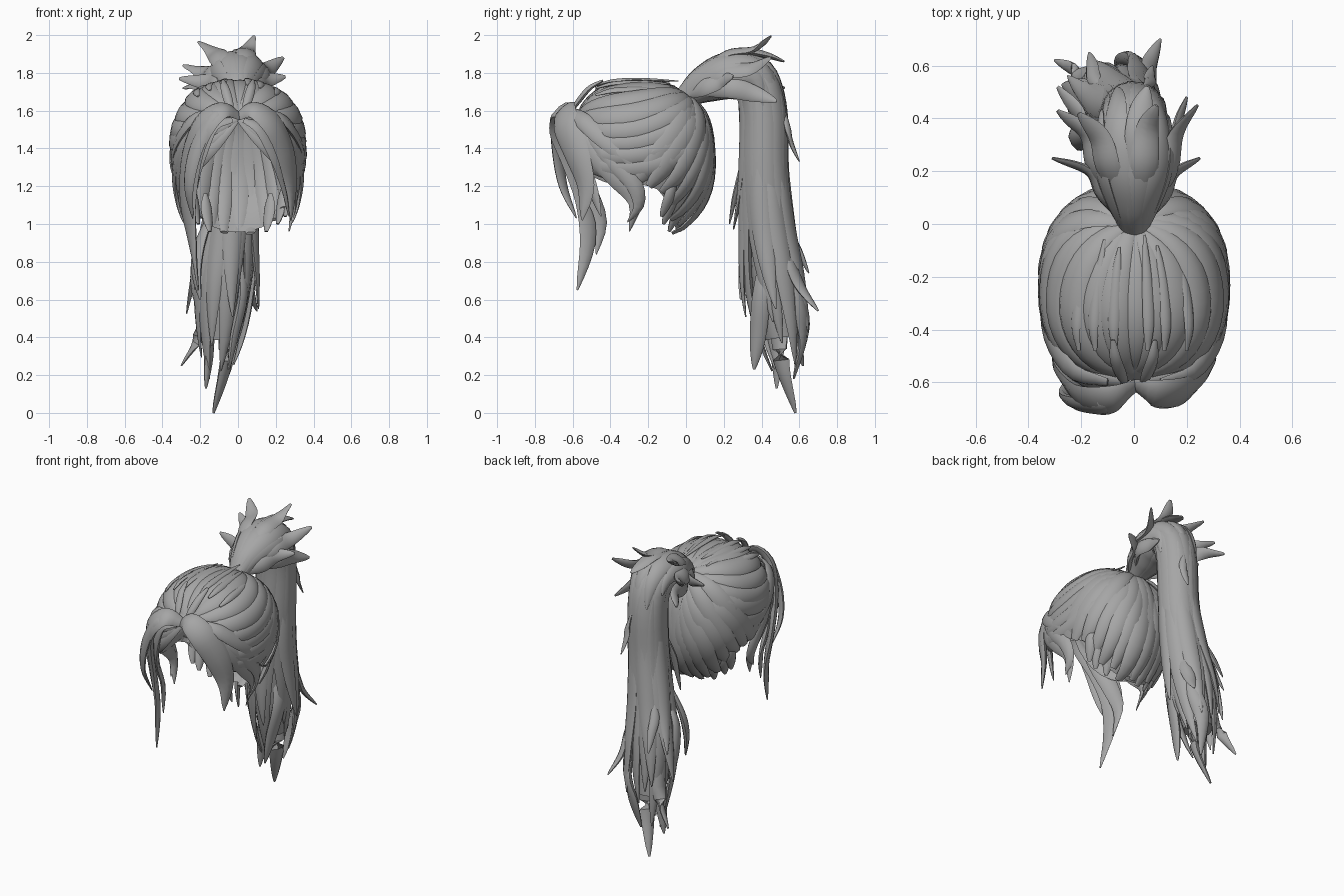
import bpy, bmesh, math, random
from mathutils import Vector as V, Matrix

if "Cube" in bpy.data.objects:
    bpy.data.objects.remove(bpy.data.objects["Cube"])

random.seed(4)
mat = bpy.data.materials.new("hair_grey")
mat.diffuse_color = (0.38, 0.38, 0.38, 1)
mat.use_nodes = True
mat.node_tree.nodes["Principled BSDF"].inputs["Base Color"].default_value = mat.diffuse_color


def finish(bm, name):
    me = bpy.data.meshes.new(name)
    bmesh.ops.recalc_face_normals(bm, faces=bm.faces)
    bm.to_mesh(me)
    bm.free()
    me.materials.append(mat)
    ob = bpy.data.objects.new(name, me)
    bpy.context.collection.objects.link(ob)
    bpy.ops.object.select_all(action='DESELECT')
    ob.select_set(True)
    bpy.context.view_layer.objects.active = ob
    bpy.ops.object.shade_smooth_by_angle(angle=math.radians(50))


def spline(nodes, t):
    """Catmull-Rom point; t counts nodes."""
    n = len(nodes) - 1
    i = max(0, min(int(t), n - 1))
    u = t - i
    p1, p2 = V(nodes[i]), V(nodes[i + 1])
    p0 = V(nodes[i - 1]) if i else p1 * 2 - p2
    p3 = V(nodes[i + 2]) if i + 2 <= n else p2 * 2 - p1
    return 0.5 * (2 * p1 + (p2 - p0) * u + (2 * p0 - 5 * p1 + 4 * p2 - p3) * u * u
                  + (3 * p1 - p0 - 3 * p2 + p3) * u ** 3)


def loft(bm, rings, caps=True, closed=True):
    vs = [[bm.verts.new(p) for p in r] for r in rings]
    k = len(vs[0])
    for a, b in zip(vs, vs[1:]):
        for j in range(k if closed else k - 1):
            bm.faces.new((a[j], a[(j + 1) % k], b[(j + 1) % k], b[j]))
    if caps:
        bm.faces.new(vs[0])
        bm.faces.new(vs[-1])


def lock(bm, pts, outs, w, th, root=0.35, tip=0.05, peak=0.45):
    """Flat tapered lock of hair: half width w, half thickness th."""
    rings, n = [], len(pts) - 1
    for i, p in enumerate(pts):
        t = i / n
        d = (pts[min(i + 1, n)] - pts[max(i - 1, 0)]).normalized()
        side = d.cross(outs[i]).normalized()
        up = side.cross(d)
        if t < peak:
            s = root + (1 - root) * math.sin(math.pi / 2 * t / peak)
        else:
            s = tip + (1 - tip) * max(0, math.cos(math.pi / 2 * (t - peak) / (1 - peak))) ** 0.8
        rings.append([p + side * (w * s * math.cos(a)) + up * (th * (0.3 + 0.7 * s) * s ** 0.3 * math.sin(a))
                      for a in (math.tau * k / 8 for k in range(8))])
    loft(bm, rings)


def free_lock(bm, nodes, w, th, centre, n=16, **kw):
    pts = [spline(nodes, (len(nodes) - 1) * i / n) for i in range(n + 1)]
    lock(bm, pts, [p - V(centre) for p in pts], w, th, **kw)


def mirror(nodes):
    return [(-x, y, z) for x, y, z in nodes]


# --- head cap: arcs from the tie to the hairline over a boxy ellipsoid
C, R = V((0, -0.24, 1.40)), V((0.332, 0.362, 0.338))
TIE = V((0, 0.0, 1.68))
FRONT = V((0, -0.6, 1.58))
HAIRLINE = [(0, -.60, 1.57), (.12, -.59, 1.57), (.22, -.54, 1.53), (.29, -.46, 1.40),
            (.32, -.36, 1.27), (.32, -.25, 1.21), (.30, -.15, 1.18), (.24, -.09, 1.09),
            (.17, -.06, 1.0), (.08, -.05, .96), (0, -.05, .95)]


def norm(v):
    return (abs(v.x) ** 2.4 + abs(v.y) ** 2.4 + abs(v.z) ** 2.4) ** (1 / 2.4)


def unit(p):
    q = p - C
    return V((q.x / R.x, q.y / R.y, q.z / R.z))


def on_cap(d, mag):
    d = d * (mag / norm(d))
    return C + V((d.x * R.x, d.y * R.y, d.z * R.z))


def arc(end, t, lift=1.0):
    a, b = unit(TIE), unit(end)
    w = min(1, t) ** 4
    return on_cap(a.normalized().slerp(b.normalized(), t), lift * (1 - w + norm(b) * w))


def meridian(phi, n, lift):
    """Small circle from the front parting over angle phi to the tie."""
    a, b = unit(FRONT).normalized(), unit(TIE).normalized()
    m = V((math.sin(phi), -0.12, math.cos(phi))).normalized()
    ax = (m - a).cross(b - a).normalized()
    c = ax * a.dot(ax)
    u, v = a - c, b - c
    ang = math.atan2(u.cross(v).dot(ax), u.dot(v)) % math.tau
    return [on_cap(c + Matrix.Rotation(ang * i / n, 3, ax) @ u, lift(i / n)) for i in range(n + 1)]


bm = bmesh.new()
shell = []
for i in range(41):
    u = 10 - abs(i - 20) / 2
    e = spline(HAIRLINE, u)
    if i > 20:
        e.x = -e.x
    shell.append([arc(e, j / 16, 0.985) for j in range(17)])
loft(bm, shell, caps=False, closed=False)
finish(bm, "scalp_shell")

# locks combed from the front parting back to the tie
bm = bmesh.new()
for k in range(-8, 9):
    phi = math.radians(k * 14 + random.uniform(-2.5, 2.5))
    h = random.uniform(0.005, 0.03)
    pts = meridian(phi, 20, lambda t: 0.985 + h + 0.025 * math.sin(math.pi * t))
    lock(bm, pts, [p - C for p in pts], random.uniform(.056, .066), .022, root=.3, tip=.2, peak=.5)
finish(bm, "combed_locks")

# locks from the tie down to the ears and nape
bm = bmesh.new()
for s in (1, -1):
    for k in range(8):
        e = spline(HAIRLINE, min(10, 4.8 + k * 0.72 + random.uniform(-.08, .08)))
        e.x *= s
        end = random.uniform(0.97, 1.03)
        swirl = random.uniform(-0.02, 0.02)
        pts = [arc(e, end * j / 16, 1 + 0.02 * math.sin(math.pi * j / 16)) + V((0, 0, swirl * math.sin(math.tau * j / 16)))
               for j in range(17)]
        lock(bm, pts, [p - C for p in pts], random.uniform(.06, .072), .022, root=.3, tip=.35, peak=.6)
finish(bm, "nape_locks")

# --- loose thin locks lying on the crown
bm = bmesh.new()
for x in (-.2, -.14, -.07, .05, .11, .19):
    y = random.uniform(-.12, -.04)
    z = 1.772 - x * x * 1.5
    free_lock(bm, [(x * 1.05, -.48, z - .035), (x * 1.1, -.38, z - .01), (x, -.22, z - .004),
                   (x * .8, y, z - .012)], .022, .01, C, tip=.2)
for s in (1, -1):
    free_lock(bm, [(s * .03, -.61, 1.59), (s * .05, -.57, 1.65), (s * .07, -.51, 1.72), (s * .08, -.44, 1.76)],
              .025, .015, C, tip=.3)
finish(bm, "crown_flyaways")

# --- parted fringe: long left lock, shorter right lock, layers beneath
bm = bmesh.new()
c = (0, -.36, 1.3)
free_lock(bm, [(.01, -.61, 1.57), (-.08, -.66, 1.605), (-.18, -.665, 1.52), (-.245, -.6, 1.35),
               (-.265, -.53, 1.12), (-.24, -.52, .9), (-.21, -.575, .65)], .085, .028, c, n=24, peak=.4)
free_lock(bm, [(0, -.61, 1.57), (.08, -.64, 1.605), (.18, -.635, 1.53), (.25, -.58, 1.38),
               (.28, -.53, 1.2), (.28, -.55, 1.02)], .085, .028, c, n=20, peak=.45)
free_lock(bm, [(-.02, -.62, 1.58), (-.12, -.685, 1.58), (-.22, -.68, 1.4), (-.26, -.65, 1.2), (-.24, -.58, 1.03)],
          .045, .02, c, n=20, peak=.45)
free_lock(bm, [(.03, -.61, 1.55), (.12, -.61, 1.5), (.2, -.57, 1.36), (.25, -.5, 1.2), (.27, -.45, 1.04)],
          .05, .02, c)
free_lock(bm, [(-.03, -.61, 1.55), (-.13, -.62, 1.52), (-.2, -.59, 1.38), (-.25, -.52, 1.2), (-.25, -.45, 1.02),
               (-.23, -.475, .84)], .055, .02, c)
side_locks = [
    ([(.05, -.6, 1.58), (.2, -.58, 1.54), (.28, -.5, 1.4), (.31, -.37, 1.25), (.3, -.27, 1.12), (.27, -.3, .96)], .06),
    ([(.15, -.57, 1.56), (.27, -.5, 1.47), (.32, -.39, 1.34), (.33, -.28, 1.22), (.31, -.25, 1.1), (.29, -.31, 1.01)], .05),
    ([(.1, -.6, 1.6), (.23, -.56, 1.56), (.31, -.44, 1.46), (.335, -.3, 1.36), (.32, -.18, 1.28), (.28, -.12, 1.2)], .055),
]
for nodes, w in side_locks:
    free_lock(bm, nodes, w, .02, c)
    free_lock(bm, mirror(nodes), w, .02, c)
finish(bm, "fringe_locks")

# --- ragged wisps behind the ears
bm = bmesh.new()
for x, y, z in ((.25, -.13, 1.04), (.21, -.12, 1.0), (.15, -.09, .96)):
    for s in (1, -1):
        free_lock(bm, [(s * x * 1.15, y + .07, z + .2), (s * x * 1.1, y + .04, z + .1), (s * x, y, z)],
                  .035, .018, C, n=10, tip=.3)
finish(bm, "nape_wisps")

# --- ponytail: axis with a radius at each node
AXIS = [(0, -.01, 1.67), (0, .1, 1.74), (0, .23, 1.785), (0, .36, 1.765), (0, .41, 1.6), (-.01, .415, 1.3),
        (-.04, .43, 1.0), (-.07, .465, .7), (-.09, .51, .4), (-.12, .56, .1)]
RAD = [.05, .085, .11, .115, .112, .112, .13, .15, .12, .04]


def tail(t, a, k=1.0):
    p = spline(AXIS, t)
    d = spline(AXIS, min(9, t + .05)) - spline(AXIS, max(0, t - .05))
    nrm = V((1, 0, 0)).cross(d).normalized()
    r = spline([(q, 0, 0) for q in RAD], t).x * k
    wide = 1 + 0.3 * math.exp(-((t - 2) / 1.2) ** 2)
    out = V((1, 0, 0)) * math.cos(a) + nrm * math.sin(a)
    return p + V((out.x * wide, out.y, out.z)) * r, out


def tail_lock(bm, a, t0, t1, k, w, th, flare=0.0, twist=0.0, **kw):
    n = 22
    prs = [tail(t0 + (t1 - t0) * i / n, a + twist * i / n, k + flare * (i / n) ** 4) for i in range(n + 1)]
    lock(bm, [p for p, o in prs], [o for p, o in prs], w, th, **kw)


bm = bmesh.new()
loft(bm, [[tail(t * .25, math.tau * j / 12, .76)[0] for j in range(12)] for t in range(33)])
finish(bm, "ponytail_core")

bm = bmesh.new()
for i in range(18):
    a = math.tau * i / 9
    if i < 9:   # long outer locks
        tail_lock(bm, a, 2.4, random.uniform(7.6, 8.8), .86, .075, .032, random.uniform(-.1, .3),
                  random.uniform(-.5, .5), root=.5)
    else:       # shorter layered locks
        t0 = random.uniform(2.6, 4.6)
        tail_lock(bm, a + .3, t0, t0 + random.uniform(3, 4.2), .97, .058, .024, random.uniform(0, .45),
                  random.uniform(-.6, .6), root=.2)
finish(bm, "ponytail_locks")

# --- ponytail tips that break away
bm = bmesh.new()
for nodes, w in (
        ([(-.06, .5, .9), (-.08, .5, .6), (-.06, .5, .3), (-.13, .58, 0)], .06),
        ([(-.1, .44, .9), (-.13, .46, .6), (-.15, .48, .35), (-.17, .48, .13)], .05),
        ([(-.12, .5, .9), (-.17, .53, .65), (-.2, .57, .42), (-.3, .62, .25)], .045),
        ([(.0, .5, 1.0), (.05, .55, .8), (.06, .61, .66), (.1, .7, .54)], .04),
        ([(.0, .42, .9), (.03, .4, .65), (-.02, .38, .4), (-.05, .36, .23)], .05),
        ([(-.02, .52, .9), (.02, .6, .6), (-.03, .62, .4), (-.06, .57, .18)], .05),
        ([(-.12, .36, 1.1), (-.2, .33, .9), (-.22, .31, .75), (-.2, .29, .6)], .045),
        ([(-.04, .36, 1.5), (-.1, .3, 1.3), (-.11, .26, 1.15), (-.12, .23, 1.0)], .03),
        ([(.04, .52, 1.6), (.06, .54, 1.5), (.06, .56, 1.42), (.07, .6, 1.33)], .025),
        ([(-.1, .5, 1.1), (-.15, .55, .95), (-.16, .6, .85), (-.17, .65, .74)], .03),
        ([(-.15, .4, 1.0), (-.22, .42, .85), (-.23, .45, .65), (-.19, .46, .5)], .04)):
    free_lock(bm, nodes, w, w * .5, (-.04, .44, .8), root=.3, tip=.12)
finish(bm, "ponytail_tips")

# --- leafy tuft wrapping the arch, with flicked spikes
bm = bmesh.new()
for i in range(9):
    tail_lock(bm, math.tau * i / 9, 0, random.uniform(3.0, 4.0), .93, .066, .022, random.uniform(0, .3), root=.4)
spikes = [[(.03, .08, 1.81), (.04, .22, 1.9), (.05, .36, 1.925), (.085, .45, 1.995)],
          [(-.06, .1, 1.8), (-.1, .22, 1.88), (-.13, .33, 1.91), (-.21, .42, 1.965)],
          [(.06, .06, 1.75), (.13, .2, 1.81), (.16, .34, 1.82), (.24, .45, 1.88)],
          [(-.07, .08, 1.74), (-.15, .22, 1.79), (-.18, .34, 1.8), (-.29, .43, 1.84)],
          [(.05, .02, 1.69), (.11, .1, 1.73), (.15, .19, 1.76), (.25, .25, 1.78)],
          [(-.05, .02, 1.69), (-.12, .11, 1.73), (-.17, .2, 1.75), (-.31, .25, 1.77)],
          [(.07, .1, 1.7), (.15, .23, 1.72), (.16, .36, 1.69), (.2, .48, 1.65)],
          [(-.07, .1, 1.7), (-.16, .25, 1.72), (-.19, .39, 1.74), (-.29, .52, 1.72)],
          [(.0, .2, 1.9), (.02, .34, 1.91), (.03, .44, 1.89), (.05, .52, 1.86)]]
for nodes in spikes:
    free_lock(bm, nodes, .055, .02, (0, .25, 1.7), root=.4, tip=.15, peak=.35)
finish(bm, "ponytail_tuft")
